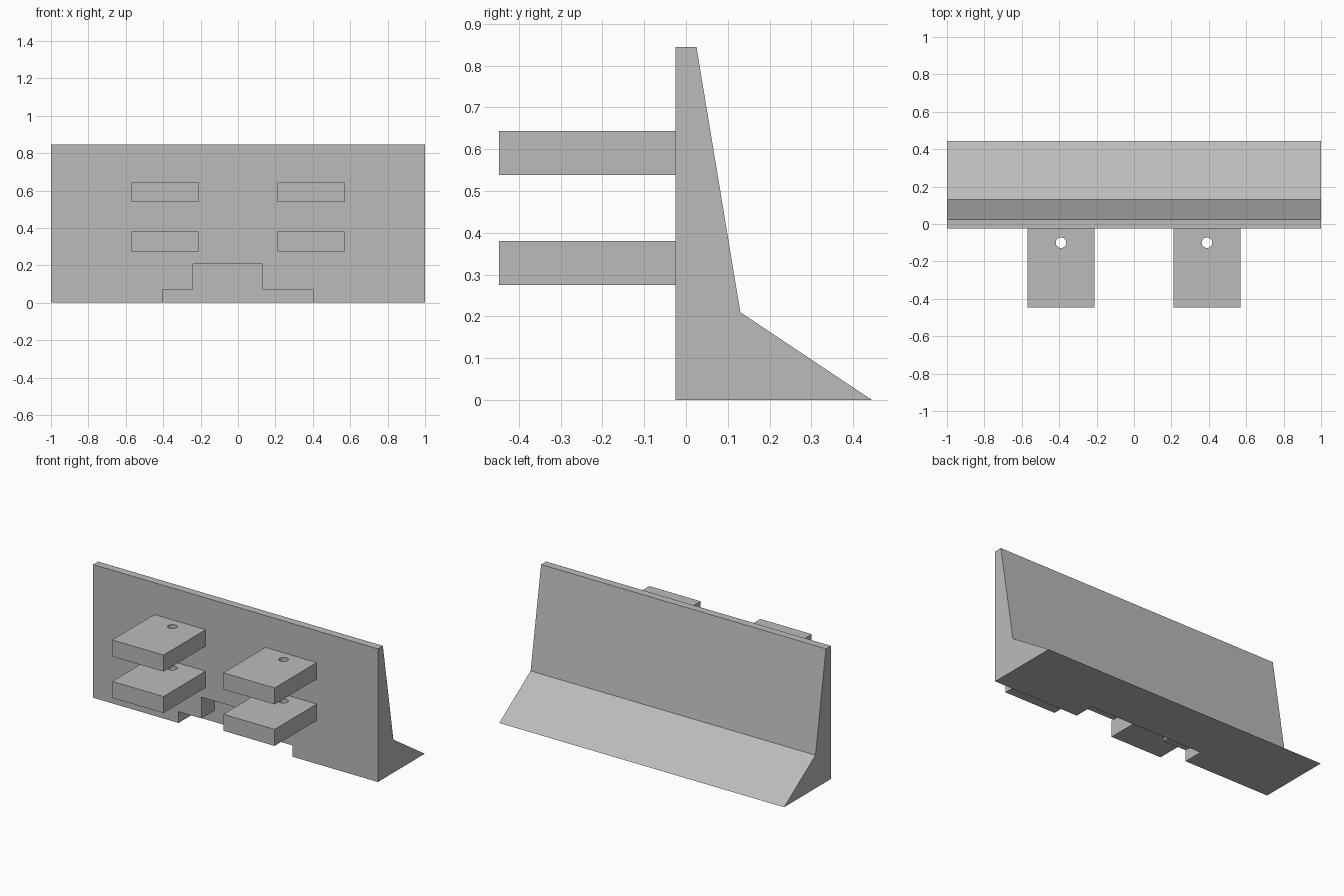
import bpy
import bmesh

cube = bpy.data.objects.get("Cube")
if cube:
    bpy.data.objects.remove(cube, do_unlink=True)

concrete = bpy.data.materials.new("concrete_grey")
concrete.use_nodes = True
GREY = (0.5, 0.5, 0.5, 1)
concrete.diffuse_color = GREY
concrete.node_tree.nodes["Principled BSDF"].inputs["Base Color"].default_value = GREY


def make_prism(name, points, offset):
    """Extrude a closed planar outline along an offset."""
    bm = bmesh.new()
    face = bm.faces.new([bm.verts.new(p) for p in points])
    moved = bmesh.ops.extrude_face_region(bm, geom=[face])["geom"]
    bmesh.ops.translate(bm, vec=offset,
                        verts=[v for v in moved if isinstance(v, bmesh.types.BMVert)])
    bmesh.ops.recalc_face_normals(bm, faces=bm.faces)
    mesh = bpy.data.meshes.new(name)
    bm.to_mesh(mesh)
    bm.free()
    mesh.materials.append(concrete)
    obj = bpy.data.objects.new(name, mesh)
    bpy.context.collection.objects.link(obj)
    return obj


def cut(target, cutter):
    mod = target.modifiers.new("cut", "BOOLEAN")
    mod.operation = "DIFFERENCE"
    mod.solver = "EXACT"
    mod.object = cutter
    bpy.context.view_layer.objects.active = target
    bpy.ops.object.modifier_apply(modifier=mod.name)


FRONT = -0.025

# Barrier wall with its sloped foot
profile = [(FRONT, 0), (0.445, 0), (0.13, 0.21), (0.025, 0.845), (FRONT, 0.845)]
wall = make_prism("barrier_wall", [(-1, y, z) for y, z in profile], (2, 0, 0))

# Stepped recess in the foot of the front face
outline = [(-0.4, -0.1), (0.4, -0.1), (0.4, 0.072), (0.13, 0.072),
           (0.13, 0.207), (-0.24, 0.207), (-0.24, 0.072), (-0.4, 0.072)]
recess = make_prism("recess_cutter", [(x, FRONT - 0.1, z) for x, z in outline],
                    (0, 0.23, 0))
cut(wall, recess)
bpy.data.objects.remove(recess, do_unlink=True)

# Four connecting lugs, each with a vertical pin hole
for side, x in (("right", -0.39), ("left", 0.39)):
    for level, z in (("lower", 0.275), ("upper", 0.538)):
        corners = [(x - 0.18, -0.447), (x + 0.18, -0.447),
                   (x + 0.18, FRONT), (x - 0.18, FRONT)]
        lug = make_prism(f"{side}_{level}_lug", [(a, b, z) for a, b in corners],
                         (0, 0, 0.105))
        bpy.ops.mesh.primitive_cylinder_add(vertices=32, radius=0.028, depth=0.4,
                                            location=(x, -0.1, z + 0.05))
        pin = bpy.context.object
        pin.name = "pin_hole_cutter"
        cut(lug, pin)
        bpy.data.objects.remove(pin, do_unlink=True)
        bpy.ops.object.select_all(action="DESELECT")
        lug.select_set(True)
        bpy.context.view_layer.objects.active = lug
        bpy.ops.object.shade_smooth_by_angle()
